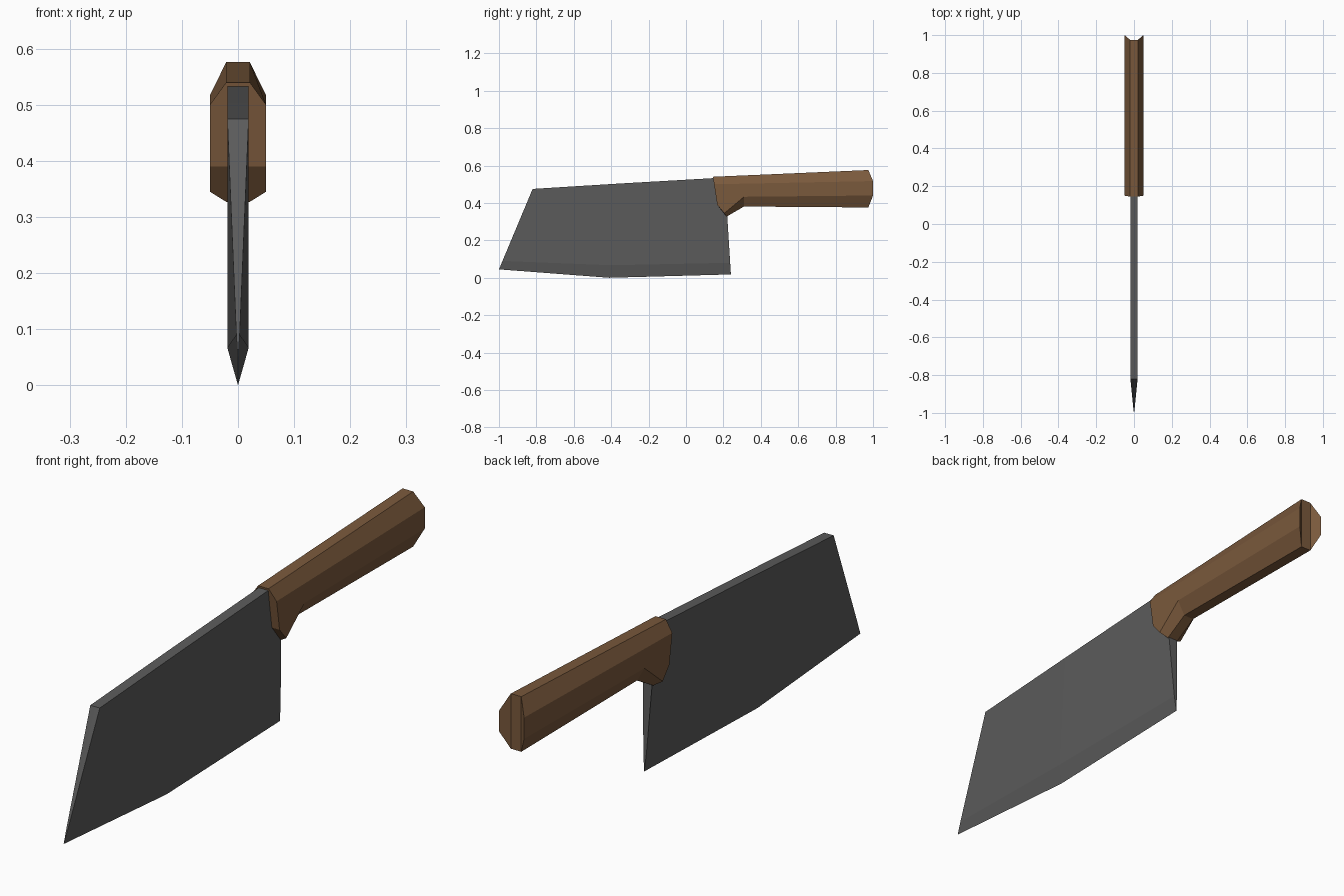
import bpy, bmesh

if "Cube" in bpy.data.objects:
    bpy.data.objects.remove(bpy.data.objects["Cube"])


def material(name, rgb):
    m = bpy.data.materials.new(name)
    m.diffuse_color = (*rgb, 1)
    m.use_nodes = True
    m.node_tree.nodes["Principled BSDF"].inputs["Base Color"].default_value = m.diffuse_color
    return m


def make_half(name, points, faces, mat):
    """Build the +x half from named points and mirror it across x = 0."""
    bm = bmesh.new()
    v = {k: bm.verts.new(p) for k, p in points.items()}
    for f in faces:
        bm.faces.new([v[k] for k in f.split()])
    bmesh.ops.mirror(bm, geom=bm.verts[:] + bm.edges[:] + bm.faces[:],
                     axis='X', merge_dist=0.0005)
    bmesh.ops.remove_doubles(bm, verts=bm.verts[:], dist=0.0005)
    bmesh.ops.recalc_face_normals(bm, faces=bm.faces[:])
    me = bpy.data.meshes.new(name)
    bm.to_mesh(me)
    bm.free()
    me.materials.append(mat)
    ob = bpy.data.objects.new(name, me)
    bpy.context.collection.objects.link(ob)
    return ob


def make_loft(name, layers, mat):
    """Skin matching y-z profiles placed at successive x positions."""
    bm = bmesh.new()
    rings = [[bm.verts.new((x, y, z)) for y, z in prof] for x, prof in layers]
    n = len(rings[0])
    for a, b in zip(rings, rings[1:]):
        for i in range(n):
            j = (i + 1) % n
            bm.faces.new((a[i], a[j], b[j], b[i]))
    bm.faces.new(rings[0])
    bm.faces.new(rings[-1])
    bmesh.ops.recalc_face_normals(bm, faces=bm.faces[:])
    me = bpy.data.meshes.new(name)
    bm.to_mesh(me)
    bm.free()
    me.materials.append(mat)
    ob = bpy.data.objects.new(name, me)
    bpy.context.collection.objects.link(ob)
    return ob


steel = material("dark steel", (0.105, 0.105, 0.105))
wood = material("brown wood", (0.195, 0.1, 0.045))

# Blade: flat spine, tapered tip and heel, sharp lower edge
T = 0.019
blade_points = {
    "s1": (T, -0.82, 0.475), "s2": (T, -0.37, 0.503), "s3": (T, 0.205, 0.536),
    "c1": (0, -0.82, 0.475), "c2": (0, -0.37, 0.503), "c3": (0, 0.205, 0.536),
    "b1": (0.003, -0.981, 0.09), "b2": (T, -0.4, 0.067), "b3": (0.006, 0.236, 0.08),
    "e1": (0, -1.0, 0.045), "e2": (0, -0.41, 0.0), "e3": (0, 0.24, 0.018),
    "h": (T, 0.22, 0.34), "hc": (0, 0.22, 0.34),
}
make_half("blade", blade_points, [
    "s1 b1 b2 s2", "s2 b2 b3 h s3",      # side
    "b1 e1 e2 b2", "b2 e2 e3 b3",        # ground edge
    "c1 s1 s2 c2", "c2 s2 s3 c3",        # spine
    "c1 e1 b1 s1",                       # tip
    "c3 s3 h hc", "hc h b3 e3",          # heel
], steel)

# Handle: chamfered grip with a drooping bolster at the blade
outer = [(0.15, 0.5), (0.167, 0.39), (0.205, 0.345), (0.31, 0.433), (1.0, 0.44), (1.0, 0.517)]
inner = [(0.145, 0.54), (0.167, 0.39), (0.217, 0.327), (0.31, 0.381), (0.975, 0.376), (0.975, 0.576)]
make_loft("handle", [(-0.05, outer), (-0.021, inner), (0.021, inner), (0.05, outer)], wood)
